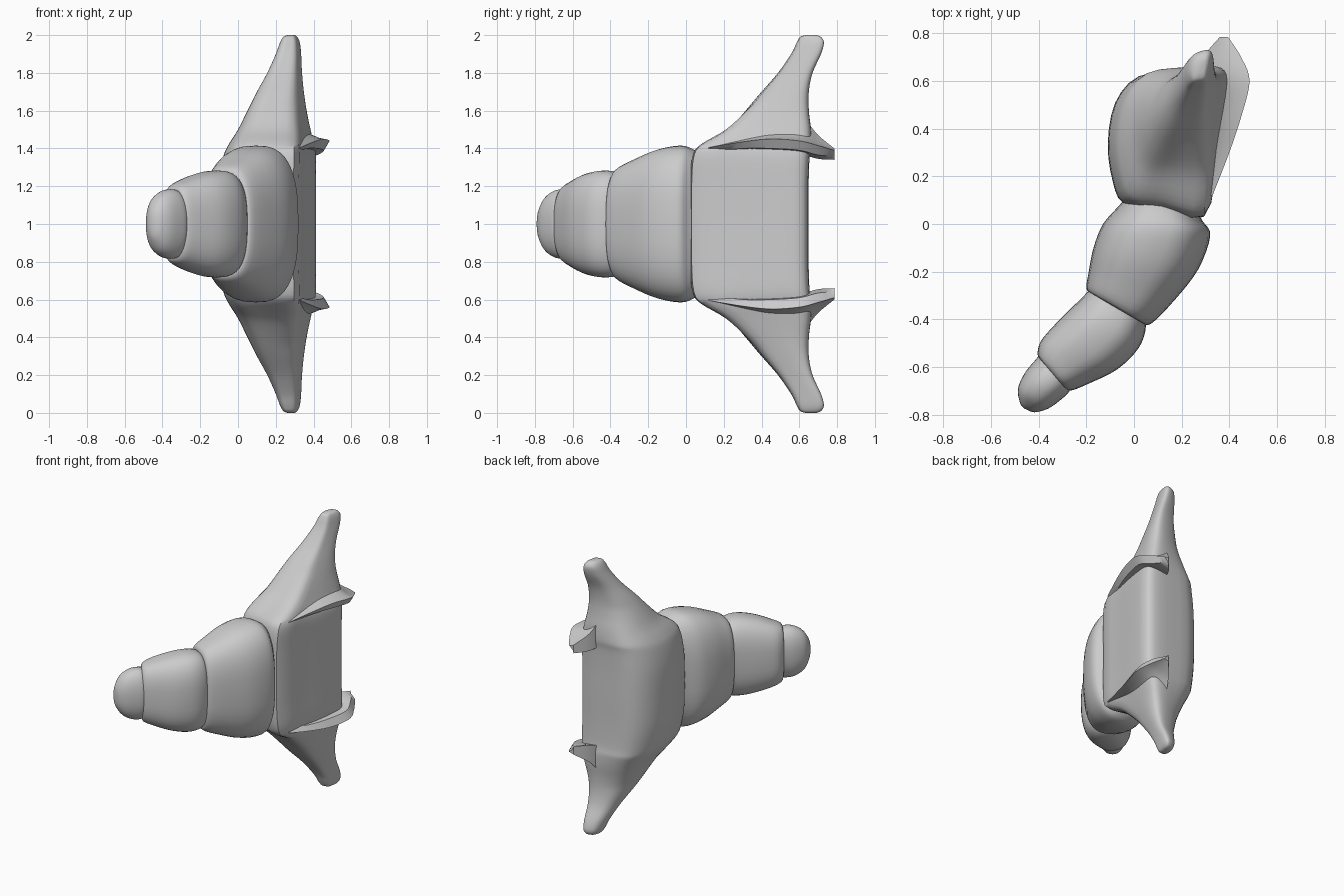
import bpy, bmesh, math
from mathutils import Vector

cube = bpy.data.objects.get("Cube")
if cube:
    bpy.data.objects.remove(cube)

grey = bpy.data.materials.new("plain grey")
grey.use_nodes = True
grey.diffuse_color = (0.6, 0.6, 0.6, 1)
grey.node_tree.nodes["Principled BSDF"].inputs["Base Color"].default_value = (0.6, 0.6, 0.6, 1)


def spline(points, steps, closed=False):
    """Catmull-Rom curve through tuples of any length."""
    n = len(points)
    pick = (lambda i: points[i % n]) if closed else (lambda i: points[max(0, min(n - 1, i))])
    out = []
    for i in range(n if closed else n - 1):
        for k in range(steps):
            t = k / steps
            out.append(tuple(
                b + t / 2 * (c - a + t * (2 * a - 5 * b + 4 * c - d + t * (3 * (b - c) + d - a)))
                for a, b, c, d in zip(pick(i - 1), pick(i), pick(i + 1), pick(i + 2))))
    return out if closed else out + [points[-1]]


def loft(name, rings, angle=40, mirror=False):
    """Skin a stack of equal rings, cap both ends; the origin lies on the mid plane."""
    bm = bmesh.new()
    rows = [[bm.verts.new(p) for p in ring] for ring in rings]
    n = len(rows[0])
    for a, b in zip(rows, rows[1:]):
        for i in range(n):
            j = (i + 1) % n
            bm.faces.new((a[i], a[j], b[j], b[i]))
    bm.faces.new(rows[0][::-1])
    bm.faces.new(rows[-1])
    bmesh.ops.recalc_face_normals(bm, faces=bm.faces)
    mesh = bpy.data.meshes.new(name)
    bm.to_mesh(mesh)
    bm.free()
    mesh.materials.append(grey)
    ob = bpy.data.objects.new(name, mesh)
    ob.location.z = 1
    bpy.context.collection.objects.link(ob)
    bpy.ops.object.select_all(action='DESELECT')
    ob.select_set(True)
    bpy.context.view_layer.objects.active = ob
    bpy.ops.object.shade_smooth_by_angle(angle=math.radians(angle))
    if mirror:
        mod = ob.modifiers.new("Mirror", 'MIRROR')
        mod.use_axis = (False, False, True)
    return ob


# Main body with upper and lower horns: one section fitted into a box at each height
section = [(.77, 0), (.88, .35), (.98, .74), (1, .93), (.9, 1), (.6, 1),
           (.25, .96), (.06, .78), (0, .5), (.04, .24), (.13, .09), (.4, .05)]
# height, left x, right x, front y, rear y
boxes = [(0, -.11, .41, .03, .645), (.2, -.105, .41, .03, .645), (.35, -.08, .41, .04, .65),
         (.42, -.05, .40, .08, .66), (.5, 0, .385, .2, .66), (.6, .05, .365, .3, .65),
         (.7, .1, .35, .39, .65), (.8, .155, .34, .48, .67), (.9, .2, .335, .55, .715),
         (.96, .222, .328, .58, .73), (.99, .24, .315, .6, .715), (1, .262, .3, .63, .69)]
stack = [(-b[0],) + b[1:] for b in boxes[:0:-1]] + boxes
rings = []
for z, x0, x1, y0, y1 in spline(stack, 4):
    blend = .5 * max(0, min(1, (abs(z) - .4) / .25))
    ring = []
    for i, (u, v) in enumerate(section):
        t = math.radians(30 * i - 60)
        u += blend * (.5 + .5 * math.cos(t) - u)
        v += blend * (.5 + .5 * math.sin(t + .5) - v)
        ring.append((x0 + u * (x1 - x0), y0 + v * (y1 - y0), z))
    rings.append(spline(ring, 3, closed=True))
loft("horned_body", rings)


# Tapering tail segments: each ring spans a right-hand and a left-hand point
def segment(name, spans, power=2.7, sides=40):
    rings = []
    for ax, ay, bx, by, h in spline(spans, 4):
        mid = Vector((ax + bx, ay + by, 0)) / 2
        half = Vector((bx - ax, by - ay, 0)) / 2
        ring = []
        for i in range(sides):
            t = math.tau * i / sides
            c, s = (math.copysign(abs(f(t)) ** (2 / power), f(t)) for f in (math.cos, math.sin))
            ring.append(mid + half * c + Vector((0, 0, h * s)))
        rings.append(ring)
    loft(name, rings)


segment("tail_base", [(-.02, .13, .25, .07, .34), (-.06, .08, .29, .01, .39),
                      (-.13, 0, .32, -.05, .415), (-.17, -.1, .27, -.19, .395),
                      (-.19, -.2, .17, -.32, .345), (-.2, -.27, .07, -.42, .295),
                      (-.18, -.29, .03, -.41, .24)])
segment("tail_middle", [(-.17, -.25, .03, -.38, .22), (-.2, -.29, .05, -.43, .27),
                        (-.26, -.35, .02, -.52, .283), (-.33, -.42, -.07, -.61, .265),
                        (-.39, -.49, -.19, -.67, .23), (-.405, -.54, -.27, -.7, .2),
                        (-.4, -.56, -.3, -.68, .16)])
segment("tail_tip", [(-.39, -.53, -.27, -.66, .15), (-.405, -.56, -.27, -.7, .18),
                     (-.455, -.62, -.31, -.74, .18), (-.487, -.69, -.36, -.775, .145),
                     (-.478, -.752, -.41, -.79, .08), (-.46, -.775, -.435, -.787, .03)], power=2.3)

# Side blades: root x, y, outer x, underside z, rim z, root top z
blade = [(.25, .12, .33, .38, .405, .41), (.25, .3, .4, .4, .435, .48), (.25, .45, .45, .4, .45, .54),
         (.25, .6, .485, .39, .44, .57), (.29, .7, .45, .365, .415, .47), (.36, .785, .395, .36, .39, .4)]
rings = []
for xi, y, xo, under, rim, top in spline(blade, 5):
    fillet = [(xi + (xo - xi) * k, y, rim + (top - rim) * (1 - k) ** 1.6) for k in (.8, .6, .4, .2, 0)]
    rings.append([(xi, y, under - .02), (xo - .03, y, under), (xo, y, rim)] + fillet)
loft("side_blades", rings, angle=35, mirror=True)
